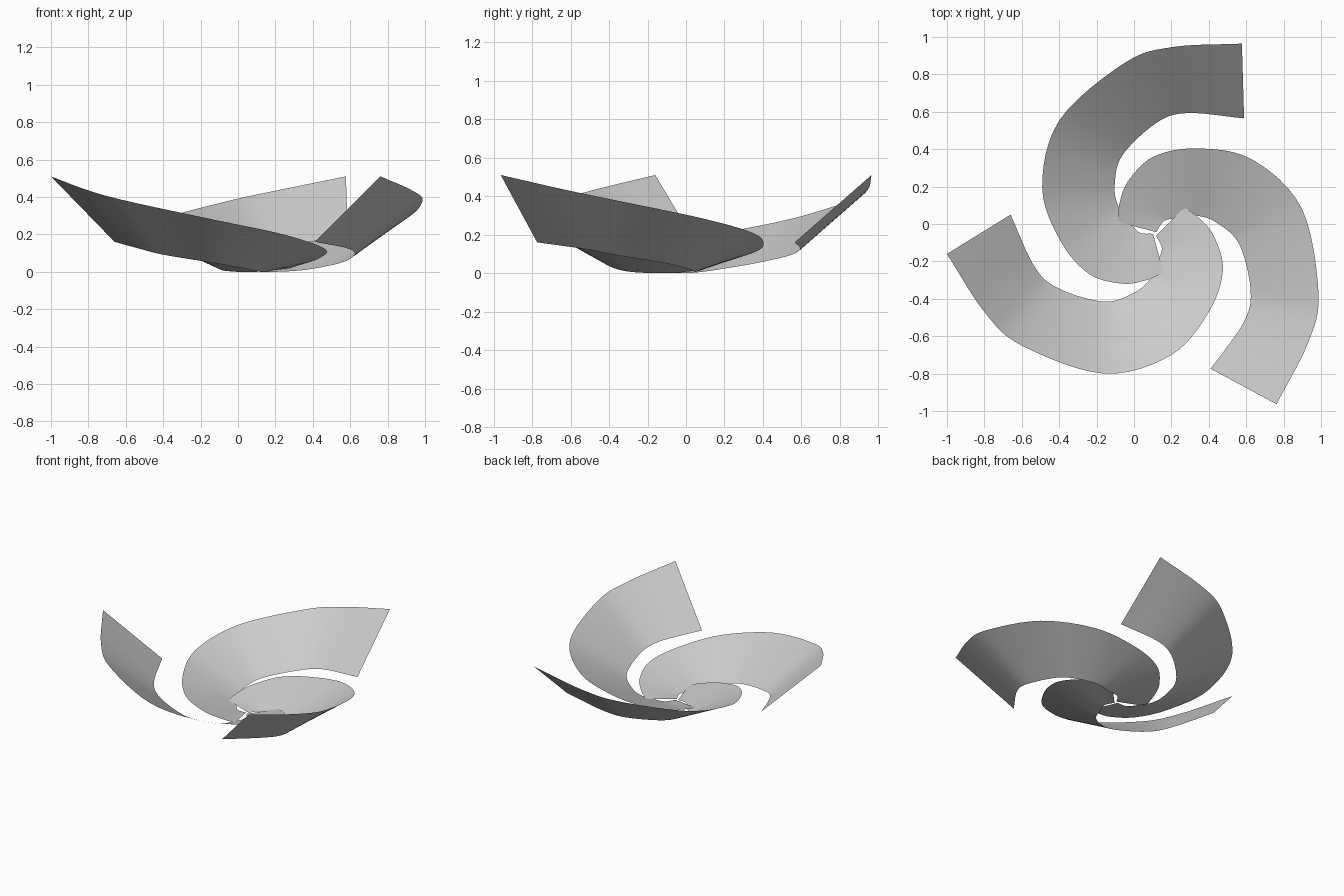
import bpy
import bmesh
from math import radians
from mathutils import Matrix, Vector

cube = bpy.data.objects.get("Cube")
if cube:
    bpy.data.objects.remove(cube, do_unlink=True)

HUB = Vector((0.113, -0.053, 0))
STEPS = 6      # segments between stations
ACROSS = 3     # strips across the ribbon

# Stations from tip to root, about the hub: outer edge, inner edge
STATIONS = [
    ((-1.113, -.107, .51), (-.773, .103, .16)),
    ((-.913, -.417, .435), (-.645, -.175, .125)),
    ((-.713, -.597, .38), (-.515, -.292, .092)),
    ((-.273, -.747, .285), (-.273, -.362, .052)),
    ((.087, -.647, .21), (-.113, -.315, .024)),
    ((.287, -.417, .152), (-.03, -.245, .008)),
    ((.362, -.197, .11), (.0, -.17, .002)),
    ((.317, -.017, .07), (.025, -.12, 0)),
    ((.237, .083, .042), (.035, -.07, 0)),
    ((.157, .143, .018), (.005, -.01, 0)),
]


def smooth_path(points):
    """Catmull-Rom path through the given points."""
    p = [Vector(q) for q in points]
    p = [2 * p[0] - p[1]] + p + [2 * p[-1] - p[-2]]
    path = []
    for a, b, c, d in zip(p, p[1:], p[2:], p[3:]):
        for k in range(STEPS):
            t = k / STEPS
            path.append(b + (c - a) * t / 2 + (a - 2.5 * b + 2 * c - d / 2) * t**2
                        + (1.5 * (b - c) + (d - a) / 2) * t**3)
    return path + [p[-2]]


grey = bpy.data.materials.new("plain grey")
grey.use_nodes = True
colour = (0.6, 0.6, 0.6, 1)
grey.diffuse_color = colour
grey.node_tree.nodes["Principled BSDF"].inputs["Base Color"].default_value = colour

# Ribbon surface of a single blade, ruled between its two edges
bm = bmesh.new()
outer = smooth_path([s[0] for s in STATIONS])
inner = smooth_path([s[1] for s in STATIONS])
rows = [[bm.verts.new(i.lerp(o, k / ACROSS)) for k in range(ACROSS + 1)]
        for o, i in zip(outer, inner)]
for r, s in zip(rows, rows[1:]):
    for k in range(ACROSS):
        face = bm.faces.new((r[k], r[k + 1], s[k + 1], s[k]))
        face.smooth = True
        face.normal_update()
        if face.normal.z < 0:
            face.normal_flip()
blade_mesh = bpy.data.meshes.new("spiral_blade")
bm.to_mesh(blade_mesh)
bm.free()
blade_mesh.materials.append(grey)

# Three blades spaced evenly about the hub
for n, name in enumerate(("left_blade", "right_blade", "back_blade")):
    mesh = blade_mesh.copy()
    mesh.transform(Matrix.Translation(HUB) @ Matrix.Rotation(radians(120 * n), 4, "Z"))
    blade = bpy.data.objects.new(name, mesh)
    bpy.context.collection.objects.link(blade)
bpy.data.meshes.remove(blade_mesh)
